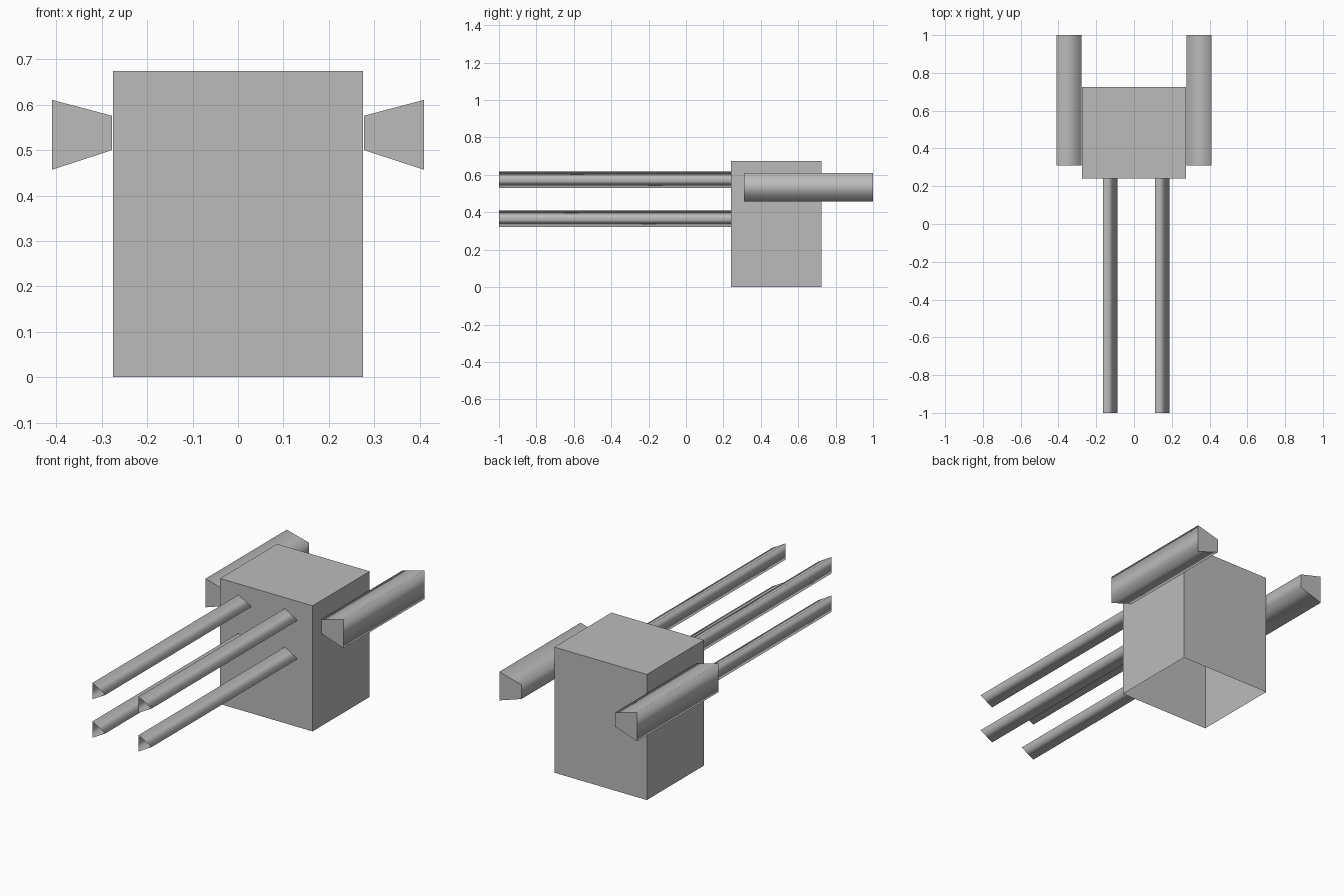
import bpy, bmesh

cube = bpy.data.objects.get("Cube")
if cube:
    bpy.data.objects.remove(cube, do_unlink=True)

grey = bpy.data.materials.new("plain_grey")
grey.use_nodes = True
colour = (0.5, 0.5, 0.5, 1)
grey.diffuse_color = colour
grey.node_tree.nodes["Principled BSDF"].inputs["Base Color"].default_value = colour


def finish(name, bm):
    bmesh.ops.recalc_face_normals(bm, faces=bm.faces)
    mesh = bpy.data.meshes.new(name)
    bm.to_mesh(mesh)
    bm.free()
    mesh.materials.append(grey)
    obj = bpy.data.objects.new(name, mesh)
    bpy.context.collection.objects.link(obj)
    return obj


def prism(name, profile, y0, y1, capped):
    """Sweep an (x, z) profile along y with smooth walls and optional flat caps."""
    bm = bmesh.new()
    front, back = [[bm.verts.new((x, y, z)) for x, z in profile] for y in (y0, y1)]
    n = len(profile)
    for i in range(n):
        j = (i + 1) % n
        bm.faces.new((front[i], front[j], back[j], back[i])).smooth = True
    if capped:
        for ring in (front, back):
            cap = bm.faces.new(ring)
            for edge in cap.edges:
                edge.smooth = False
    return finish(name, bm)


# Body: a box with an open underside
bm = bmesh.new()
bmesh.ops.create_cube(bm, size=1)
for v in bm.verts:
    v.co.x *= 0.55
    v.co.y = 0.483 + v.co.y * 0.485
    v.co.z = (v.co.z + 0.5) * 0.675
bottom = [f for f in bm.faces if f.calc_center_median().z < 0.01]
bmesh.ops.delete(bm, geom=bottom, context='FACES_ONLY')
finish("body", bm)

# Side pods: tapered bars that widen outwards
for side, s in (("left", 1), ("right", -1)):
    profile = [(s * 0.278, 0.5), (s * 0.41, 0.457), (s * 0.41, 0.611), (s * 0.278, 0.576)]
    prism(side + "_pod", profile, 0.31, 1.0, True)

# Barrels: open three-sided tubes, all with the ridge towards +x
for side, x in (("left", 0.11), ("right", -0.165)):
    for level, z in (("upper", 0.573), ("lower", 0.366)):
        profile = [(x, z + 0.044), (x + 0.077, z), (x, z - 0.044)]
        prism(f"{level}_{side}_barrel", profile, -1.0, 0.24, False)
